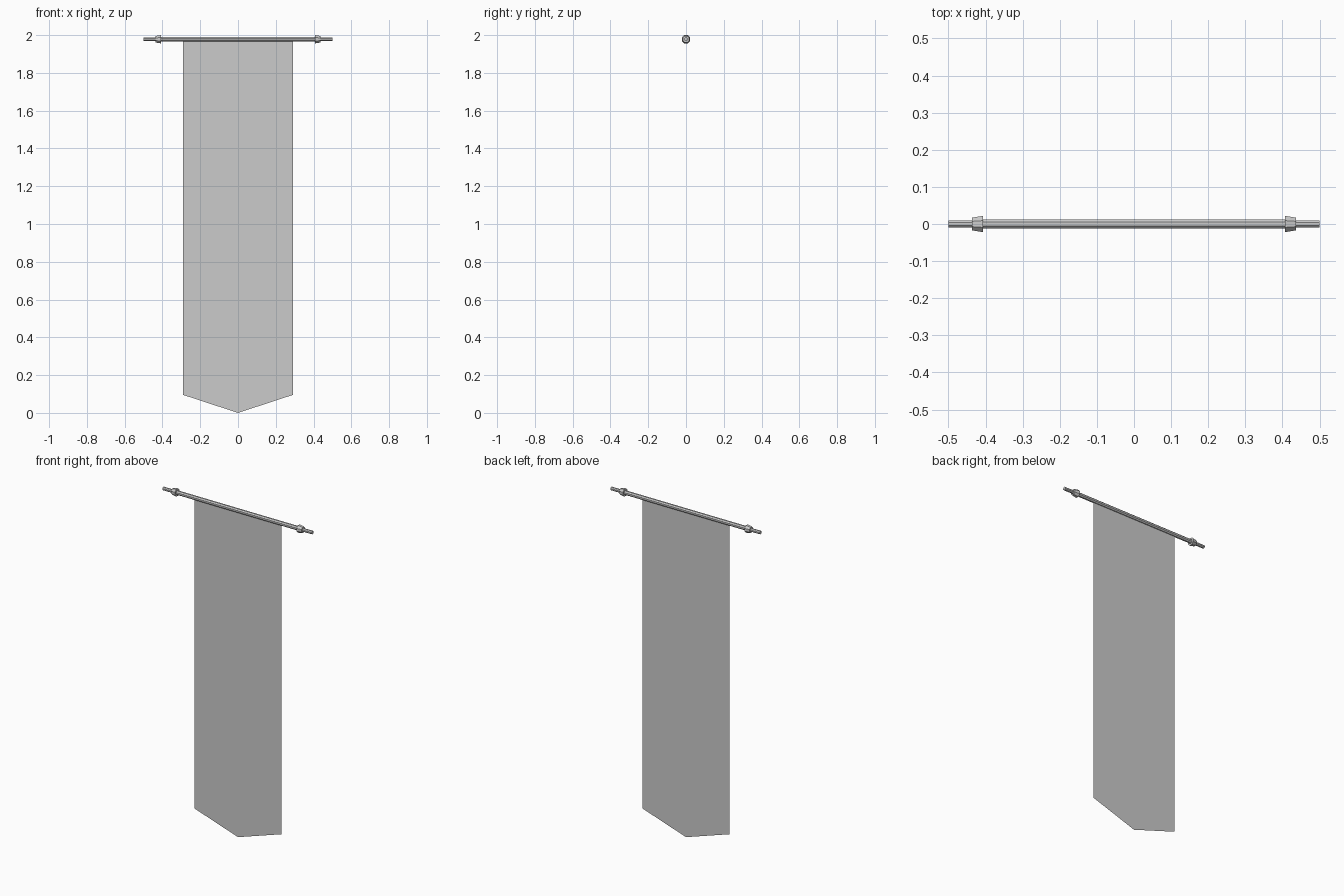
import bpy, bmesh, math

if "Cube" in bpy.data.objects:
    bpy.data.objects.remove(bpy.data.objects["Cube"])

ROD_Z = 1.978
SIDES = 8


def finish(name, bm):
    mesh = bpy.data.meshes.new(name)
    bm.to_mesh(mesh)
    bm.free()
    ob = bpy.data.objects.new(name, mesh)
    bpy.context.collection.objects.link(ob)
    return ob


def lathe_x(name, profile):
    """Closed turned part along x from (x, radius) pairs."""
    bm = bmesh.new()
    rings = []
    for x, r in profile:
        ring = []
        for i in range(SIDES):
            a = 2 * math.pi * (i + 0.5) / SIDES
            ring.append(bm.verts.new((x, r * math.cos(a), ROD_Z + r * math.sin(a))))
        rings.append(ring)
    for a, b in zip(rings, rings[1:]):
        for i in range(SIDES):
            j = (i + 1) % SIDES
            bm.faces.new((a[i], a[j], b[j], b[i]))
    bm.faces.new(rings[0])
    bm.faces.new(rings[-1])
    bmesh.ops.recalc_face_normals(bm, faces=bm.faces)
    return finish(name, bm)


# Hanging rod
lathe_x("rod", [(-0.42, 0.0125), (0.42, 0.0125)])

# Tapered collar and thin tip at each end
for side, s in (("left", -1), ("right", 1)):
    lathe_x(side + "_collar", [(s * 0.407, 0.0238), (s * 0.437, 0.0185)])
    lathe_x(side + "_tip", [(s * 0.43, 0.0102), (s * 0.5, 0.0102)])

# Cloth: thin sheet with a pointed lower edge
bm = bmesh.new()
top, hem, half = ROD_Z, 0.095, 0.29
outline = [(-half, top), (-half, hem), (0, 0), (half, hem), (half, top), (0, top)]
v = [bm.verts.new((x, 0, z)) for x, z in outline]
bm.faces.new((v[0], v[1], v[2], v[5]))
bm.faces.new((v[5], v[2], v[3], v[4]))
finish("cloth", bm)
